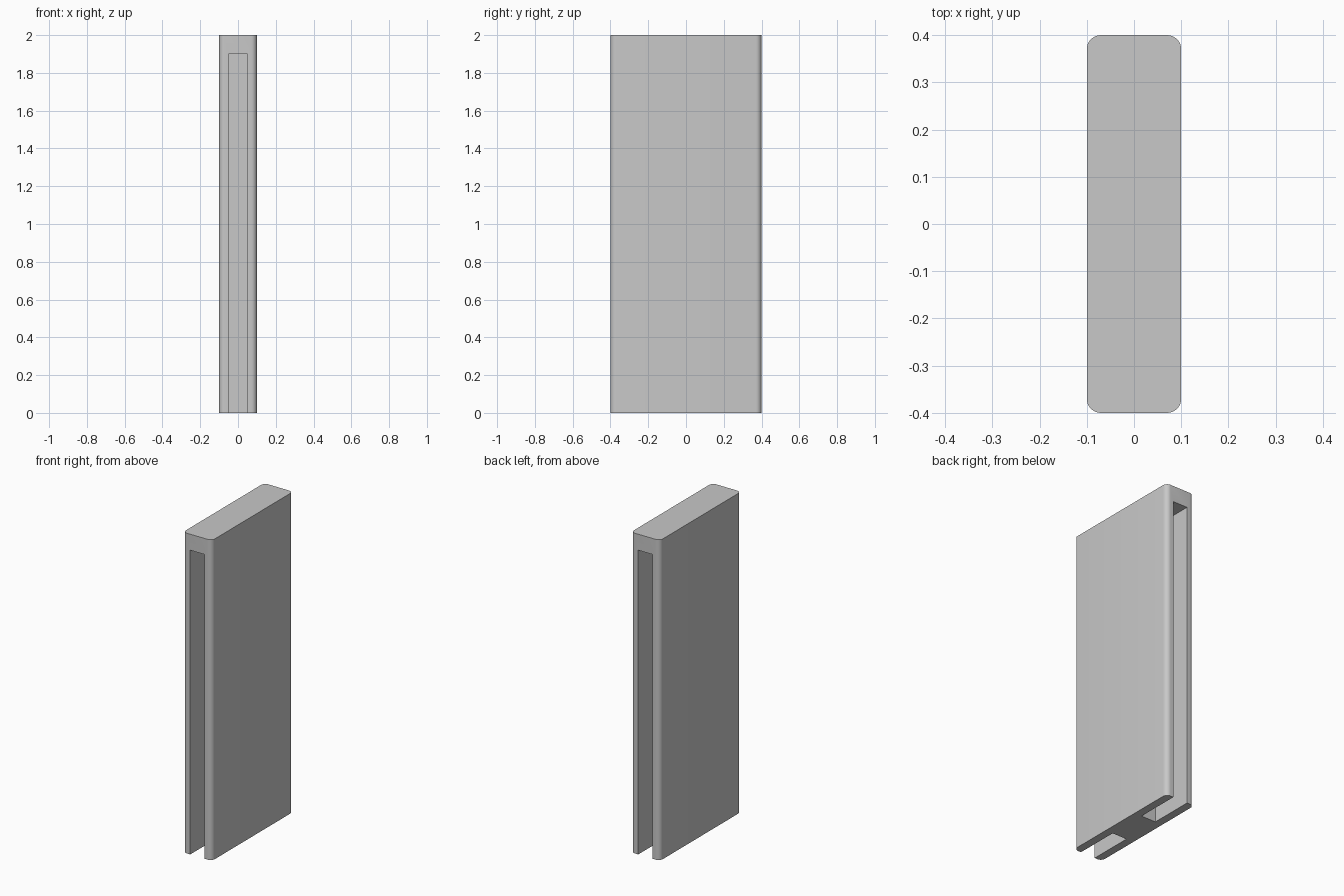
import bpy
import bmesh
import math

default = bpy.data.objects.get("Cube")
if default:
    bpy.data.objects.remove(default, do_unlink=True)

WIDTH, DEPTH, HEIGHT = 0.2, 0.8, 2.0
CORNER = 0.03
SLOT_WIDTH, SLOT_TOP, WEB = 0.1, 1.9, 0.25

grey = bpy.data.materials.new("plain grey")
grey.use_nodes = True
colour = (0.58, 0.58, 0.58, 1)
grey.diffuse_color = colour
grey.node_tree.nodes["Principled BSDF"].inputs["Base Color"].default_value = colour


def box(name, low, high, corner=0):
    """Box between two corners, with optionally rounded upright edges."""
    bm = bmesh.new()
    bmesh.ops.create_cube(bm, size=1)
    for v in bm.verts:
        v.co = [a + (c + 0.5) * (b - a) for a, b, c in zip(low, high, v.co)]
    if corner:
        upright = [e for e in bm.edges
                   if abs(e.verts[0].co.z - e.verts[1].co.z) > 0.1]
        bmesh.ops.bevel(bm, geom=upright, offset=corner, segments=8,
                        profile=0.5, affect='EDGES')
    mesh = bpy.data.meshes.new(name)
    bm.to_mesh(mesh)
    bm.free()
    mesh.materials.append(grey)
    obj = bpy.data.objects.new(name, mesh)
    bpy.context.collection.objects.link(obj)
    return obj


# Upright slab with rounded vertical corners
body = box("slotted_body", (-WIDTH / 2, -DEPTH / 2, 0),
           (WIDTH / 2, DEPTH / 2, HEIGHT), CORNER)
bpy.context.view_layer.objects.active = body
body.select_set(True)

# Slots in the front and back, open at the bottom, leaving a central web
for side, name in ((-1, "front_slot"), (1, "back_slot")):
    ends = sorted((side * WEB / 2, side * DEPTH))
    cutter = box(name, (-SLOT_WIDTH / 2, ends[0], -0.2),
                 (SLOT_WIDTH / 2, ends[1], SLOT_TOP))
    cutter.hide_render = True
    cut = body.modifiers.new(name, 'BOOLEAN')
    cut.operation = 'DIFFERENCE'
    cut.solver = 'EXACT'
    cut.object = cutter
    bpy.ops.object.modifier_apply(modifier=cut.name)
    bpy.data.objects.remove(cutter, do_unlink=True)

# Smooth rounded corners, crisp edges elsewhere
bpy.ops.object.shade_smooth_by_angle(angle=math.radians(30))
